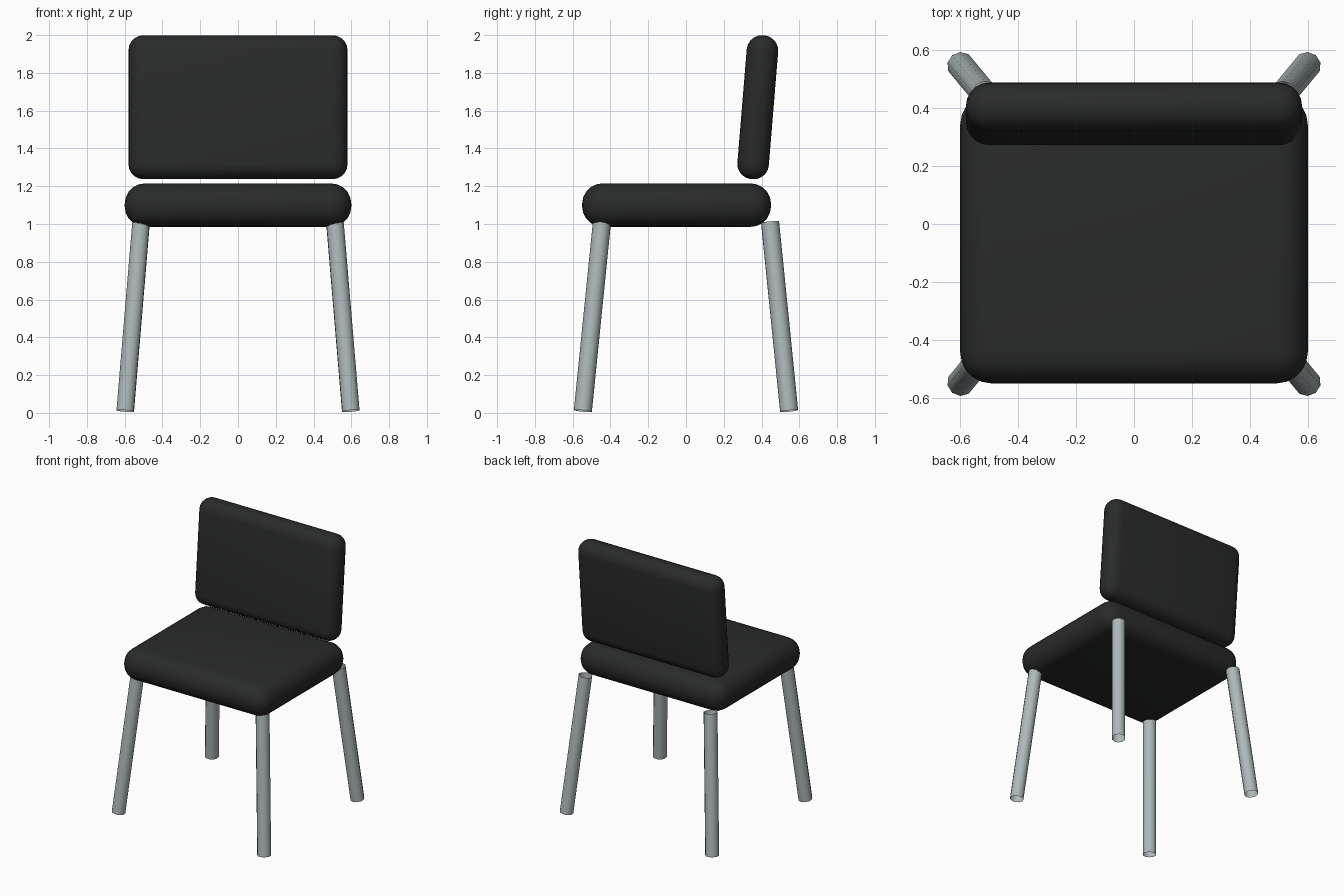
import bpy, math
from mathutils import Vector

if "Cube" in bpy.data.objects:
    bpy.data.objects.remove(bpy.data.objects["Cube"])


def material(name, color):
    m = bpy.data.materials.new(name)
    m.diffuse_color = color
    m.use_nodes = True
    m.node_tree.nodes["Principled BSDF"].inputs["Base Color"].default_value = m.diffuse_color
    return m


black = material("black_upholstery", (0.022, 0.023, 0.023, 1))
steel = material("grey_metal", (0.42, 0.48, 0.49, 1))


def cushion(name, size, loc, tilt, radius):
    """Rounded box: a cube with a bevel on every edge."""
    bpy.ops.mesh.primitive_cube_add(size=1, location=loc)
    ob = bpy.context.object
    ob.name = name
    ob.scale = size
    bpy.ops.object.transform_apply(location=False, rotation=False, scale=True)
    bev = ob.modifiers.new("round", 'BEVEL')
    bev.width = radius
    bev.segments = 5
    bpy.ops.object.modifier_apply(modifier=bev.name)
    ob.rotation_euler.x = tilt
    ob.data.materials.append(black)
    bpy.ops.object.shade_smooth_by_angle(angle=math.radians(35))


def leg(name, foot, top, radius=0.048):
    """Open tube running from the foot to the underside of the seat."""
    a, b = Vector(foot), Vector(top)
    bpy.ops.mesh.primitive_cylinder_add(vertices=10, radius=radius,
                                        depth=(b - a).length,
                                        end_fill_type='NOTHING',
                                        location=(a + b) / 2)
    ob = bpy.context.object
    ob.name = name
    ob.rotation_euler = (b - a).to_track_quat('Z', 'Y').to_euler()
    ob.data.materials.append(steel)
    bpy.ops.object.shade_smooth_by_angle(angle=math.radians(40))


# Upholstered seat and leaning backrest
cushion("seat", (1.2, 1.0, 0.23), (0, -0.05, 1.10), 0, 0.108)
cushion("backrest", (1.16, 0.172 - 0.055 + 0.05, 0.764), (0, 0.38, 1.618),
        -math.radians(4.7), 0.08)

# Four splayed legs
for side, sx in (("left", -1), ("right", 1)):
    for end, sy in (("front", -1), ("back", 1)):
        leg(f"{end}_{side}_leg", (sx * 0.597, sy * 0.546, 0.01),
            (sx * 0.513, sy * 0.445, 1.01))
